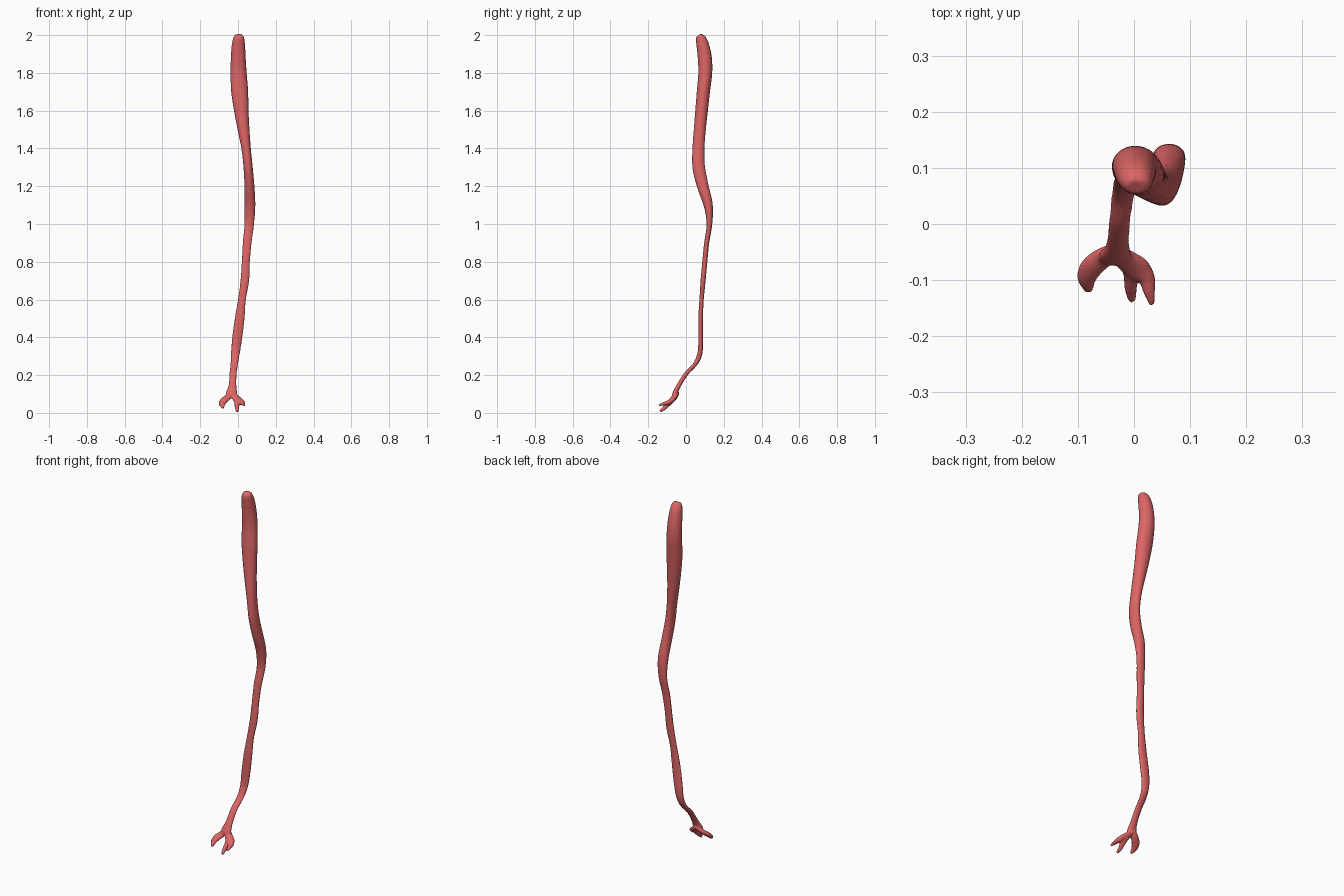
import bpy, bmesh, math
from mathutils import Vector

SIDES = 20
bm = bmesh.new()


def spline(pts, steps=5):
    """Catmull-Rom interpolation of tuples."""
    out = []
    for i in range(len(pts) - 1):
        a, b = pts[max(i - 1, 0)], pts[i]
        c, d = pts[i + 1], pts[min(i + 2, len(pts) - 1)]
        for s in range(steps):
            t = s / steps
            out.append([0.5 * (2*q + (r - p)*t + (2*p - 5*q + 4*r - w)*t*t
                        + (3*q - p - 3*r + w)*t**3) for p, q, r, w in zip(a, b, c, d)])
    return out + [list(pts[-1])]


def tube(pts, normal=None):
    """Closed tube through (x, y, z, half width, half depth)."""
    path = spline(pts)
    rings = []
    for i, (x, y, z, w, d) in enumerate(path):
        lo, hi = path[max(i - 1, 0)], path[min(i + 1, len(path) - 1)]
        t = (Vector(hi[:3]) - Vector(lo[:3])).normalized()
        if normal:
            side = t.cross(Vector(normal)).normalized()
        else:
            side = (Vector((1, 0, 0)) - t * t.x).normalized()
        up = t.cross(side)
        ring = []
        for k in range(SIDES):
            a = 2 * math.pi * k / SIDES
            ring.append(bm.verts.new(Vector((x, y, z)) + side * w * math.cos(a) + up * d * math.sin(a)))
        rings.append(ring)
    for r, s in zip(rings, rings[1:]):
        for k in range(SIDES):
            n = (k + 1) % SIDES
            bm.faces.new((r[k], r[n], s[n], s[k]))
    bm.faces.new(rings[0][::-1])
    bm.faces.new(rings[-1])


# main trunk, measured as z, x min, x max, y min, y max
edges = [
    (1.94, -.034, .038, .056, .124), (1.88, -.038, .041, .062, .137),
    (1.8, -.040, .046, .065, .139), (1.7, -.036, .054, .057, .127),
    (1.6, -.021, .056, .049, .116), (1.5, -.002, .061, .041, .105),
    (1.4, .018, .068, .034, .098), (1.3, .029, .078, .034, .101),
    (1.2, .034, .087, .058, .120), (1.1, .034, .092, .093, .142),
    (1.0, .034, .085, .109, .139), (.9, .025, .072, .096, .123),
    (.8, .020, .063, .086, .113), (.7, .013, .059, .077, .104),
    (.6, .000, .042, .071, .094), (.5, -.017, .035, .065, .090),
    (.4, -.031, .023, .065, .091), (.33, -.036, .012, .063, .089)]
trunk = [(.004, .066, 1.999, .019, .015), (.004, .074, 1.987, .028, .025),
         (.003, .082, 1.97, .032, .030)]
trunk += [((a + b) / 2, (c + d) / 2, z, (b - a) / 2, (d - c) / 2) for z, a, b, c, d in edges]
trunk += [(-.017, .064, .285, .021, .013), (-.021, .042, .25, .020, .011),
          (-.026, .001, .207, .019, .011), (-.029, -.038, .145, .021, .012),
          (-.034, -.058, .105, .030, .013), (-.036, -.066, .085, .024, .010)]
tube(trunk)

# forked end branches
N = (0, -.5, .85)
tube([(-.030, -.048, .105, .016, .012), (-.055, -.060, .082, .020, .013),
      (-.076, -.078, .064, .021, .013), (-.084, -.098, .046, .017, .011),
      (-.080, -.120, .026, .007, .006)], N)
tube([(-.090, -.080, .060, .010, .009), (-.092, -.098, .048, .006, .006),
      (-.086, -.110, .036, .005, .005)], N)
tube([(-.036, -.048, .105, .016, .012), (-.014, -.064, .082, .021, .013),
      (.006, -.080, .064, .024, .013), (.022, -.096, .054, .016, .012),
      (.027, -.120, .048, .011, .009), (.032, -.144, .040, .005, .005)], N)
tube([(-.010, -.066, .074, .016, .012), (-.005, -.092, .048, .014, .012),
      (-.006, -.115, .026, .011, .011), (-.003, -.137, .008, .007, .007)], N)

bmesh.ops.recalc_face_normals(bm, faces=bm.faces)
mesh = bpy.data.meshes.new("artery")
bm.to_mesh(mesh)
bm.free()
artery = bpy.data.objects.new("artery", mesh)
bpy.context.collection.objects.link(artery)

red = bpy.data.materials.new("artery red")
red.diffuse_color = (0.72, 0.13, 0.13, 1)
mesh.materials.append(red)
for f in mesh.polygons:
    f.use_smooth = True

# blend the branches into one continuous skin
remesh = artery.modifiers.new("skin", "REMESH")
remesh.mode = 'VOXEL'
remesh.voxel_size = 0.004
remesh.use_smooth_shade = True
smooth = artery.modifiers.new("soften", "SMOOTH")
smooth.factor = 0.5
smooth.iterations = 4
